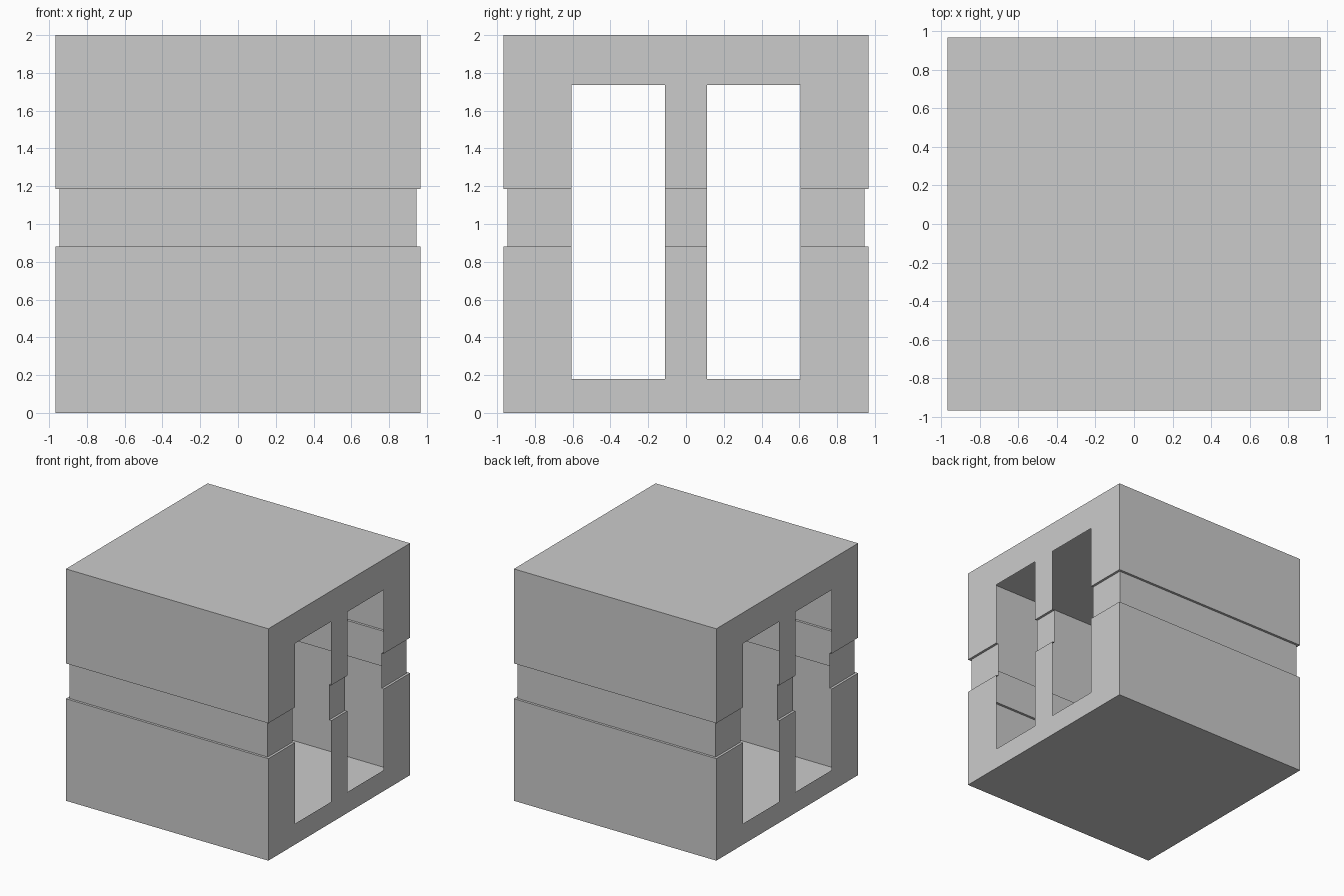
import bpy, bmesh
from mathutils import Vector

if "Cube" in bpy.data.objects:
    bpy.data.objects.remove(bpy.data.objects["Cube"])

HALF, WAIST = 0.966, 0.945          # half widths of the body and the recessed band
WIN_Y, WIN_Z = (0.11, 0.605), (0.18, 1.735)

bm = bmesh.new()

# Square rings stacked into a thin sheet shell with a recessed band
profile = [(HALF, 0), (HALF, 0.88), (WAIST, 0.88), (WAIST, 1.185), (HALF, 1.185), (HALF, 2)]
rings = [[bm.verts.new((sx * r, sy * r, z)) for sx, sy in ((-1, -1), (1, -1), (1, 1), (-1, 1))]
         for r, z in profile]
for low, high in zip(rings, rings[1:]):
    for i in range(4):
        j = (i + 1) % 4
        bm.faces.new((low[i], low[j], high[j], high[i]))

# Floor and roof
bm.faces.new(rings[0][::-1])
bm.faces.new(rings[-1])


def end_faces():
    return [f for f in bm.faces if abs(f.calc_center_median().x) > 0.9]


# Cut lines for the tall window openings in both end walls
cuts = [((0, s * y, 0), (0, 1, 0)) for y in WIN_Y for s in (-1, 1)]
cuts += [((0, 0, z), (0, 0, 1)) for z in WIN_Z]
for co, no in cuts:
    faces = end_faces()
    geom = faces + list({e for f in faces for e in f.edges}) + list({v for f in faces for v in f.verts})
    bmesh.ops.bisect_plane(bm, geom=geom, plane_co=Vector(co), plane_no=Vector(no))

# Open the windows
openings = []
for f in end_faces():
    c = f.calc_center_median()
    if WIN_Y[0] < abs(c.y) < WIN_Y[1] and WIN_Z[0] < c.z < WIN_Z[1]:
        openings.append(f)
bmesh.ops.delete(bm, geom=openings, context='FACES')

mesh = bpy.data.meshes.new("block_shell")
bm.to_mesh(mesh)
bm.free()
bpy.context.collection.objects.link(bpy.data.objects.new("block_shell", mesh))
